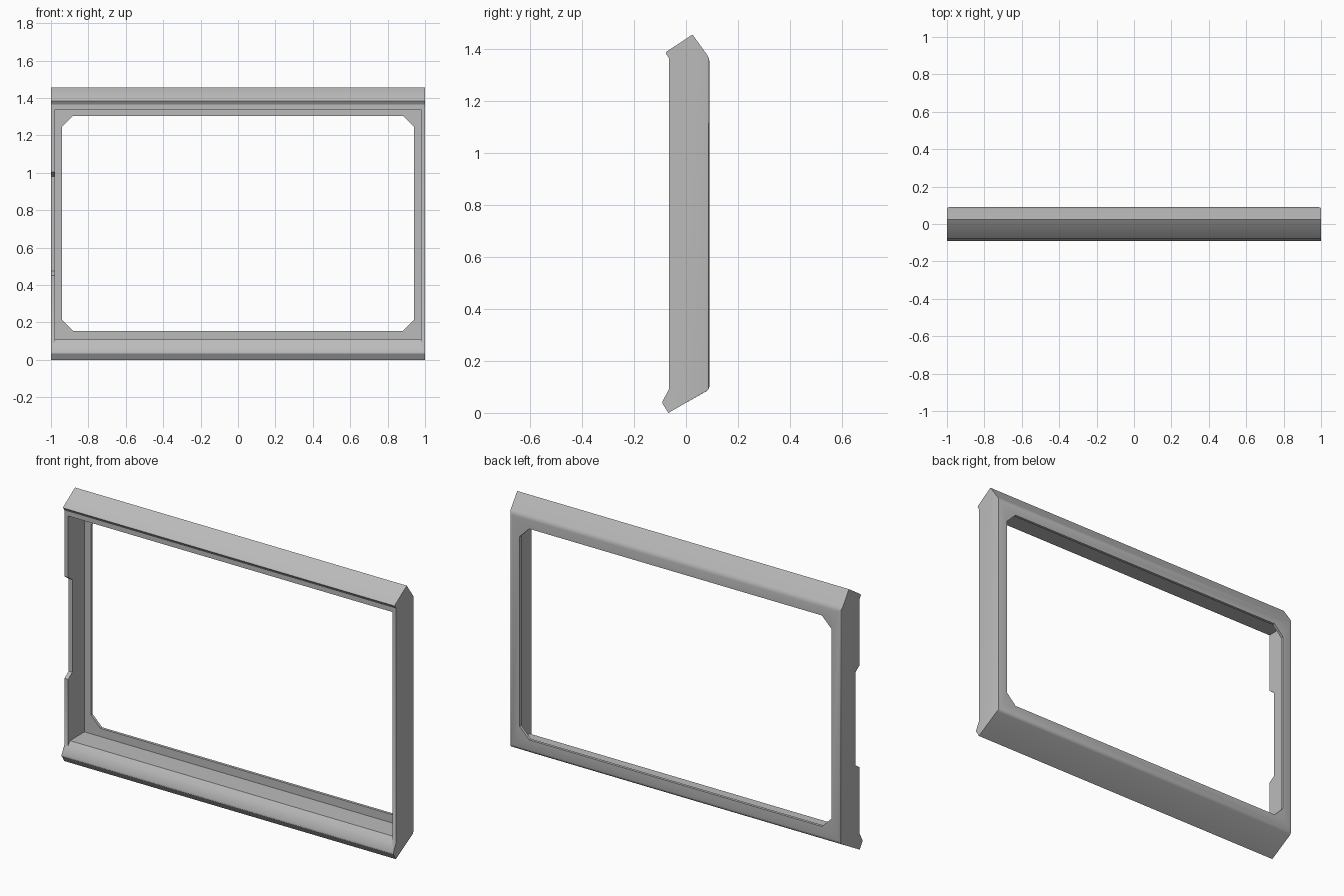
import bpy, bmesh, math

cube = bpy.data.objects.get("Cube")
if cube:
    bpy.data.objects.remove(cube, do_unlink=True)

gray = bpy.data.materials.new("plain gray")
gray.use_nodes = True
color = (0.5, 0.5, 0.5, 1)
gray.diffuse_color = color
gray.node_tree.nodes["Principled BSDF"].inputs["Base Color"].default_value = color


def extrude(name, points, axis, start, end, bevel_test=None):
    """Extrude a closed outline along x (points are y, z) or y (points are x, z)."""
    bm = bmesh.new()
    place = (lambda a, p: (a, *p)) if axis == "x" else (lambda a, p: (p[0], a, p[1]))
    face = bm.faces.new([bm.verts.new(place(start, p)) for p in points])
    out = bmesh.ops.extrude_face_region(bm, geom=[face])
    moved = [v for v in out["geom"] if isinstance(v, bmesh.types.BMVert)]
    step = end - start
    bmesh.ops.translate(bm, verts=moved, vec=(step, 0, 0) if axis == "x" else (0, step, 0))
    bmesh.ops.recalc_face_normals(bm, faces=bm.faces)
    if bevel_test:
        edges = [e for e in bm.edges if all(bevel_test(v.co) for v in e.verts)]
        bmesh.ops.bevel(bm, geom=edges, offset=0.012, segments=2,
                        profile=0.5, affect="EDGES")
    mesh = bpy.data.meshes.new(name)
    bm.to_mesh(mesh)
    bm.free()
    mesh.materials.append(gray)
    obj = bpy.data.objects.new(name, mesh)
    bpy.context.collection.objects.link(obj)
    return obj


# Outer body with ridge on top, lip at the bottom and softened back rim
frame = extrude("frame", [
    (-0.068, 0), (-0.09, 0.035), (-0.09, 0.045), (-0.066, 0.09), (-0.066, 1.365),
    (-0.078, 1.383), (-0.074, 1.39), (0.025, 1.455), (0.09, 1.365), (0.09, 0.09),
], "x", -1, 1, lambda co: co.y > 0.089)

# Front recess, with a sloped sill running into the lip
recess = extrude("recess_cutter", [
    (0.075, 0.11), (-0.05, 0.11), (-0.11, 0.03), (-0.2, 0.03), (-0.2, 1.34), (0.075, 1.34),
], "x", -0.978, 0.978)

# Window with cut corners through the thin back wall
w, low, high, c = 0.94, 0.155, 1.305, 0.058
window = extrude("window_cutter", [
    (-w + c, low), (w - c, low), (w, low + c), (w, high - c),
    (w - c, high), (-w + c, high), (-w, high - c), (-w, low + c),
], "y", -0.04, 0.2)

# Shallow notch in the front edge of one side wall
notch = extrude("notch_cutter", [
    (-0.1, 0.43), (-0.066, 0.45), (-0.03, 0.475), (-0.03, 0.98), (-0.066, 1.005), (-0.1, 1.03),
], "x", -1.1, -0.95)

bpy.context.view_layer.objects.active = frame
for cutter in (recess, window, notch):
    cutter.hide_render = True
    mod = frame.modifiers.new("cut", "BOOLEAN")
    mod.operation = "DIFFERENCE"
    mod.solver = "EXACT"
    mod.object = cutter
    bpy.ops.object.modifier_apply(modifier=mod.name)
    bpy.data.objects.remove(cutter, do_unlink=True)

bpy.ops.object.select_all(action="DESELECT")
frame.select_set(True)
bpy.ops.object.shade_smooth_by_angle(angle=math.radians(30))
